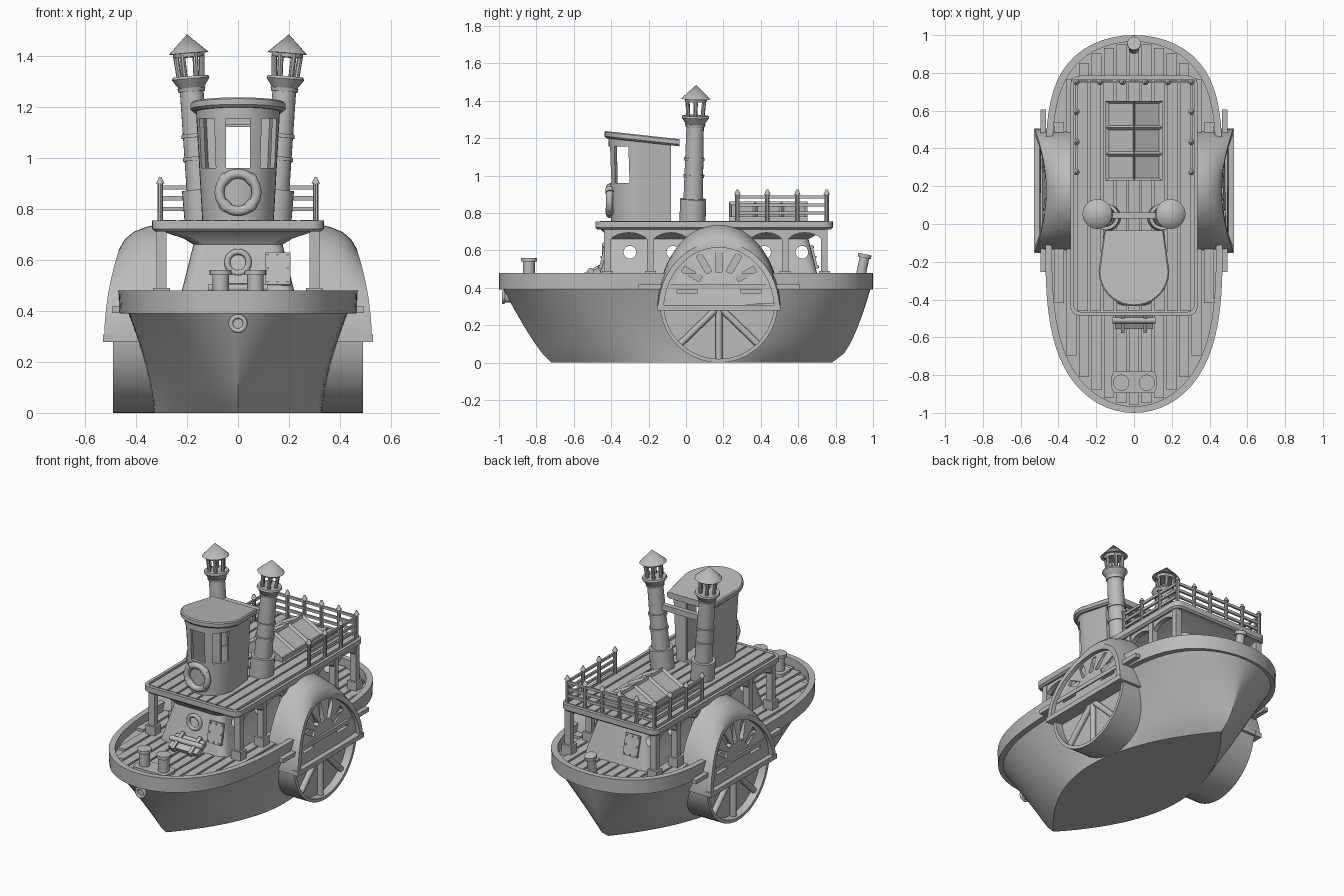
import bpy, bmesh
from math import sin, cos, pi, radians, copysign
from mathutils import Vector, Matrix, Euler

if "Cube" in bpy.data.objects:
    bpy.data.objects.remove(bpy.data.objects["Cube"])

grey = bpy.data.materials.new("plain_grey")
grey.use_nodes = True
grey.diffuse_color = (0.5, 0.5, 0.5, 1)
grey.node_tree.nodes["Principled BSDF"].inputs["Base Color"].default_value = (0.5, 0.5, 0.5, 1)
parts = []


def finish(bm, name):
    bmesh.ops.recalc_face_normals(bm, faces=bm.faces)
    me = bpy.data.meshes.new(name)
    bm.to_mesh(me)
    bm.free()
    ob = bpy.data.objects.new(name, me)
    bpy.context.collection.objects.link(ob)
    me.materials.append(grey)
    parts.append(ob)
    return ob


def box(bm, c, size, rot=(0, 0, 0)):
    m = Matrix.LocRotScale(Vector(c), Euler(rot), Vector(size))
    bmesh.ops.create_cube(bm, size=1, matrix=m)


def rod(bm, a, b, r1, r2=None, n=20):
    a, b = Vector(a), Vector(b)
    m = Matrix.Translation((a + b) / 2) @ (b - a).to_track_quat('Z', 'Y').to_matrix().to_4x4()
    bmesh.ops.create_cone(bm, cap_ends=True, segments=n, radius1=r1,
                          radius2=r1 if r2 is None else r2, depth=(b - a).length, matrix=m)


def loft(bm, rings):
    vs = [[bm.verts.new(p) for p in r] for r in rings]
    n = len(vs[0])
    for a, b in zip(vs, vs[1:]):
        for i in range(n):
            j = (i + 1) % n
            bm.faces.new((a[i], a[j], b[j], b[i]))
    bm.faces.new(vs[0])
    bm.faces.new(vs[-1])


def cut(ob, add, *args):
    # subtract the shape that add(bm, *args) makes
    bm = bmesh.new()
    add(bm, *args)
    cutter = finish(bm, "cutter")
    parts.remove(cutter)
    cutter.hide_render = True
    mod = ob.modifiers.new("cut", 'BOOLEAN')
    mod.operation, mod.solver, mod.object = 'DIFFERENCE', 'EXACT', cutter
    bpy.context.view_layer.objects.active = ob
    bpy.ops.object.modifier_apply(modifier=mod.name)
    bpy.data.objects.remove(cutter)


def torus(name, c, big, small):
    bpy.ops.mesh.primitive_torus_add(location=c, rotation=(pi / 2, 0, 0), major_radius=big,
                                     minor_radius=small, major_segments=32, minor_segments=12)
    ob = bpy.context.object
    ob.name = name
    ob.data.materials.append(grey)
    parts.append(ob)


# Hull: lofted from a pointed flat bottom to a blunt deck outline, with a bulwark
def outline(z, w, bow, stern, t=1.0):
    pts = []
    for i in range(80):
        a = 2 * pi * i / 80
        s, c = sin(a), cos(a)
        p = 2 + t * (3 if s > 0 else 1.5)
        x = copysign(w * max(0, 1 - abs(s) ** p) ** (1 - 0.5 * t), c)
        pts.append((x, s * (stern if s > 0 else bow), z))
    return pts


rings = []
for k in range(9):
    t = k / 8
    rings.append(outline(0.39 * t, 0.33 + 0.1 * t ** 1.5, 0.72 + 0.255 * t ** 0.8,
                         0.78 + 0.205 * t ** 0.55, t))
rings += [outline(0.39, 0.465, 1, 1), outline(0.48, 0.47, 1, 1),
          outline(0.48, 0.435, 0.965, 0.965), outline(0.42, 0.435, 0.965, 0.965)]
bm = bmesh.new()
loft(bm, rings)
finish(bm, "hull")

# Main deck planks, trimmed to the outline
bm = bmesh.new()
for i in range(-6, 7):
    x = i * 0.066
    f = 1 - (min(0.43, abs(x) + 0.027) / 0.435) ** 2
    y0, y1 = -0.96 * f ** (1 / 3.5), 0.96 * f ** 0.2
    box(bm, (x, (y0 + y1) / 2, 0.427), (0.053, y1 - y0, 0.018))
finish(bm, "deck_planks")


# Cabin: flared walls that cove outward under the roof
def rrect(z, hx, y0, y1, r):
    pts = []
    for cx, cy, a0 in ((hx - r, y1 - r, 0), (r - hx, y1 - r, 90), (r - hx, y0 + r, 180), (hx - r, y0 + r, 270)):
        for k in range(6):
            a = radians(a0 + 18 * k)
            pts.append((cx + r * cos(a), cy + r * sin(a), z))
    return pts


bm = bmesh.new()
loft(bm, [rrect(z, hx, -0.24 - hx, 0.48 + hx, 0.05) for z, hx in
          ((0.42, 0.235), (0.5, 0.215), (0.58, 0.195), (0.66, 0.175))]
     + [rrect(0.685, 0.215, -0.43, 0.7, 0.05), rrect(0.715, 0.31, -0.46, 0.76, 0.05)])
cabin = finish(bm, "cabin")
for y in (-0.3, -0.07, 0.42, 0.62):
    cut(cabin, rod, (-0.4, y, 0.59), (0.4, y, 0.59), 0.034)
torus("front_porthole", (0, -0.437, 0.59), 0.042, 0.012)

# Riveted door plates, fore and aft
bm = bmesh.new()
for x, y, s in ((0.155, -0.443, 1), (-0.1, 0.683, -1)):
    box(bm, (x, y, 0.565), (0.1, 0.016, 0.13), (-0.24 * s, 0, 0))
    for i in (-1, 0, 1):
        for j in (-1, 0, 1):
            if i or j:
                q = Vector((x + i * 0.04, y + s * j * 0.013, 0.565 + j * 0.053))
                rod(bm, q, q - Vector((0, 0.014 * s, 0)), 0.006, n=8)
finish(bm, "door_plates")

# Pillars with feet and arched bays between them
stops = (-0.42, -0.19, 0.03, 0.33, 0.53, 0.74)
bm = bmesh.new()
for s in (1, -1):
    for y in stops:
        box(bm, (s * 0.3, y, 0.575), (0.04, 0.035, 0.3))
        box(bm, (s * 0.3, y, 0.455), (0.065, 0.06, 0.07))
    for y0, y1 in zip(stops, stops[1:]):
        m, h = (y0 + y1) / 2, (y1 - y0) / 2
        arch = [(m + h * cos(pi * k / 12), 0.62 + 0.075 * sin(pi * k / 12)) for k in range(13)]
        prof = arch + [(y0, 0.72), (y1, 0.72)]
        loft(bm, [[(s * x, y, z) for y, z in prof] for x in (0.285, 0.315)])
finish(bm, "pillars")

# Upper deck with a raised border and planks
bm = bmesh.new()
loft(bm, [rrect(0.712, 0.325, -0.475, 0.775, 0.04), rrect(0.722, 0.337, -0.485, 0.785, 0.05),
          rrect(0.755, 0.337, -0.485, 0.785, 0.05), rrect(0.755, 0.318, -0.465, 0.765, 0.035),
          rrect(0.74, 0.318, -0.465, 0.765, 0.035)])
finish(bm, "upper_deck")
bm = bmesh.new()
for i in range(-4, 5):
    box(bm, (i * 0.068, 0.15, 0.746), (0.056, 1.22, 0.02))
finish(bm, "upper_deck_planks")


# Wheelhouse: bowed front, open back, three windows and a sloping roof
def plan(w, d, rear, taper, zf):
    pts = [(w * cos(a), -0.25 + d * sin(a)) for a in (pi + pi * k / 20 for k in range(21))]
    pts += [(taper * w, rear), (-taper * w, rear)]
    return [(x, y, zf(y)) for x, y in pts]


def roof_z(y):
    return 1.2 - (y + 0.43) * 0.11


def inside(bm):
    loft(bm, [plan(w, d, -0.1, 0.88, lambda y, z=z: z)
              for w, d, z in ((0.122, 0.132, 0.765), (0.148, 0.146, 1.3))])


bm = bmesh.new()
loft(bm, [plan(0.14, 0.15, -0.08, 0.88, lambda y: 0.75),
          plan(0.165, 0.165, -0.08, 0.88, lambda y: roof_z(y) + 0.01)])
house = finish(bm, "wheelhouse")
cut(house, inside)
for a in (-52, 0, 52):
    b = radians(a)
    cut(house, box, (0.15 * sin(b), -0.25 - 0.15 * cos(b), 1.058), (0.095, 0.12, 0.195), (0, 0, b))
cut(house, box, (0, -0.08, 0.95), (0.11, 0.12, 0.36))
bm = bmesh.new()
loft(bm, [plan(w, d, -0.035, 0.84, lambda y, h=h: roof_z(y) + h)
          for w, d, h in ((0.175, 0.175, 0), (0.187, 0.185, 0.01), (0.187, 0.185, 0.032), (0.18, 0.178, 0.038))])
finish(bm, "wheelhouse_roof")

# Lifebuoy with rope wraps
torus("lifebuoy", (0, -0.408, 0.865), 0.073, 0.019)
bm = bmesh.new()
for k in range(4):
    a = pi / 4 + k * pi / 2
    c, t = Vector((0.073 * cos(a), -0.408, 0.865 + 0.073 * sin(a))), Vector((-sin(a), 0, cos(a))) * 0.014
    rod(bm, c - t, c + t, 0.023)
finish(bm, "lifebuoy_wraps")

# Two leaning smokestacks with lantern tops and a cross brace
for s, side in ((1, "left"), (-1, "right")):
    def at(z):
        k = (z - 0.755) / 0.73
        return Vector((s * (0.14 + 0.06 * k), 0.035 + 0.02 * k, z))
    bm = bmesh.new()
    for z0, z1, r0, r1 in ((0.74, 0.875, 0.07, 0.07), (0.87, 1.29, 0.052, 0.046), (0.99, 1.005, 0.056, 0.056),
                           (1.08, 1.095, 0.055, 0.055), (1.26, 1.275, 0.052, 0.055), (1.275, 1.31, 0.05, 0.074),
                           (1.31, 1.32, 0.074, 0.07), (1.395, 1.412, 0.058, 0.06), (1.41, 1.485, 0.079, 0)):
        rod(bm, at(z0), at(z1), r0, r1, 24)
    for k in range(6):
        o = Vector((cos(k * pi / 3), sin(k * pi / 3), 0))
        rod(bm, at(1.31) + o * 0.044, at(1.41) + o * 0.052, 0.011, n=8)
    finish(bm, side + "_smokestack")
bm = bmesh.new()
box(bm, (0, 0.045, 1.14), (0.31, 0.03, 0.035))
finish(bm, "stack_brace")

# Gabled skylight with sunken panes
bm = bmesh.new()
loft(bm, [[(-0.15, y, 0.74), (0.15, y, 0.74), (0.15, y, 0.78), (0, y, 0.86), (-0.15, y, 0.78)]
          for y in (0.23, 0.37, 0.51, 0.65)])
bmesh.ops.recalc_face_normals(bm, faces=bm.faces)
panes = [f for f in bm.faces if 0.5 < f.normal.z < 0.98]
bmesh.ops.inset_individual(bm, faces=panes, thickness=0.018, depth=-0.014)
finish(bm, "skylight")

# Railing around the after part of the upper deck
bm = bmesh.new()
posts = [(s * 0.305, y) for s in (1, -1) for y in (0.275, 0.435, 0.595, 0.752)]
posts += [(x, 0.752) for x in (-0.18, -0.06, 0.06, 0.18)]
for x, y in posts:
    rod(bm, (x, y, 0.74), (x, y, 0.9), 0.012, n=10)
    rod(bm, (x, y, 0.9), (x, y, 0.925), 0.017, 0.005, 10)
for z in (0.8, 0.842, 0.885):
    for s in (1, -1):
        box(bm, (s * 0.305, 0.51, z), (0.012, 0.49, 0.016))
    box(bm, (0, 0.752, z), (0.61, 0.012, 0.016))
finish(bm, "railing")


# Paddle boxes and wheels
def half(x, ry, rz, zc, up=1, lean=0):
    return [(x - lean * sin(a) ** 2, 0.176 + ry * cos(a), zc + up * rz * sin(a))
            for a in (pi * k / 32 for k in range(33))]


for s, side in ((1, "left"), (-1, "right")):
    def flip(rings):
        return [[(s * x, y, z) for x, y, z in r] for r in rings]
    bm = bmesh.new()
    loft(bm, flip([half(0.31, 0.33, 0.46, 0.28), half(0.36, 0.33, 0.45, 0.28), half(0.42, 0.33, 0.43, 0.28, 1, 0.01),
                   half(0.475, 0.33, 0.4, 0.28, 1, 0.03), half(0.525, 0.325, 0.365, 0.28, 1, 0.06),
                   half(0.525, 0.295, 0.33, 0.285, 1, 0.06), half(0.5, 0.295, 0.33, 0.285, 1, 0.06)]))
    paddle_box = finish(bm, side + "_paddle_box")
    for k in range(7):
        a = k * pi / 6
        r = 0.15 + 0.02 * abs(cos(a))
        z = 0.39 + r * sin(a)
        x = 0.5 - 0.06 * min(1, (z - 0.285) / 0.33) ** 2
        cut(paddle_box, box, (s * x, 0.176 + r * cos(a), z), (0.05, 0.11, 0.034), (a, 0, 0))
    bm = bmesh.new()
    box(bm, (s * 0.51, 0.176, 0.293), (0.04, 0.66, 0.03))
    box(bm, (s * 0.48, 0.176, 0.405), (0.03, 0.86, 0.026))
    finish(bm, side + "_box_rails")
    bm = bmesh.new()
    loft(bm, flip([half(0.3, 0.315, 0.315, 0.315, -1), half(0.49, 0.315, 0.315, 0.315, -1),
                   half(0.49, 0.295, 0.295, 0.315, -1), half(0.44, 0.295, 0.295, 0.315, -1)]))
    for deg in (0, 45, 90, 135, 180):
        a = -radians(deg)
        rod(bm, (s * 0.455, 0.176, 0.3), (s * 0.455, 0.176 + 0.3 * cos(a), 0.3 + 0.29 * sin(a)), 0.018, n=12)
    finish(bm, side + "_paddle_wheel")

# Bollards and the sloping deck hatch
bm = bmesh.new()
loft(bm, [rrect(z, 0.118, -0.895, -0.78, 0.025) for z in (0.42, 0.455)])
for x in (-0.068, 0.068):
    rod(bm, (x, -0.84, 0.44), (x, -0.84, 0.545), 0.032)
    rod(bm, (x, -0.84, 0.54), (x, -0.84, 0.56), 0.043)
finish(bm, "bow_bollards")
bm = bmesh.new()
rod(bm, (0, 0.925, 0.42), (0, 0.955, 0.565), 0.026)
rod(bm, (0, 0.953, 0.56), (0, 0.957, 0.58), 0.036)
finish(bm, "stern_bollard")
bm = bmesh.new()
box(bm, (0, -0.505, 0.47), (0.2, 0.1, 0.03), (0.5, 0, 0))
for x in (-0.06, 0.06):
    box(bm, (x, -0.51, 0.475), (0.02, 0.13, 0.04), (0.5, 0, 0))
rod(bm, (-0.115, -0.51, 0.49), (0.115, -0.51, 0.49), 0.016)
finish(bm, "deck_hatch")

# Hawse pipe on the stem
bm = bmesh.new()
rod(bm, (0, -0.9, 0.35), (0, -0.975, 0.35), 0.03)
finish(bm, "hawse_pipe")
torus("hawse_ring", (0, -0.975, 0.35), 0.028, 0.009)

# Smooth curved surfaces, keep edges sharp
bpy.ops.object.select_all(action='DESELECT')
for ob in parts:
    ob.select_set(True)
bpy.context.view_layer.objects.active = parts[0]
bpy.ops.object.shade_smooth_by_angle(angle=radians(35))
